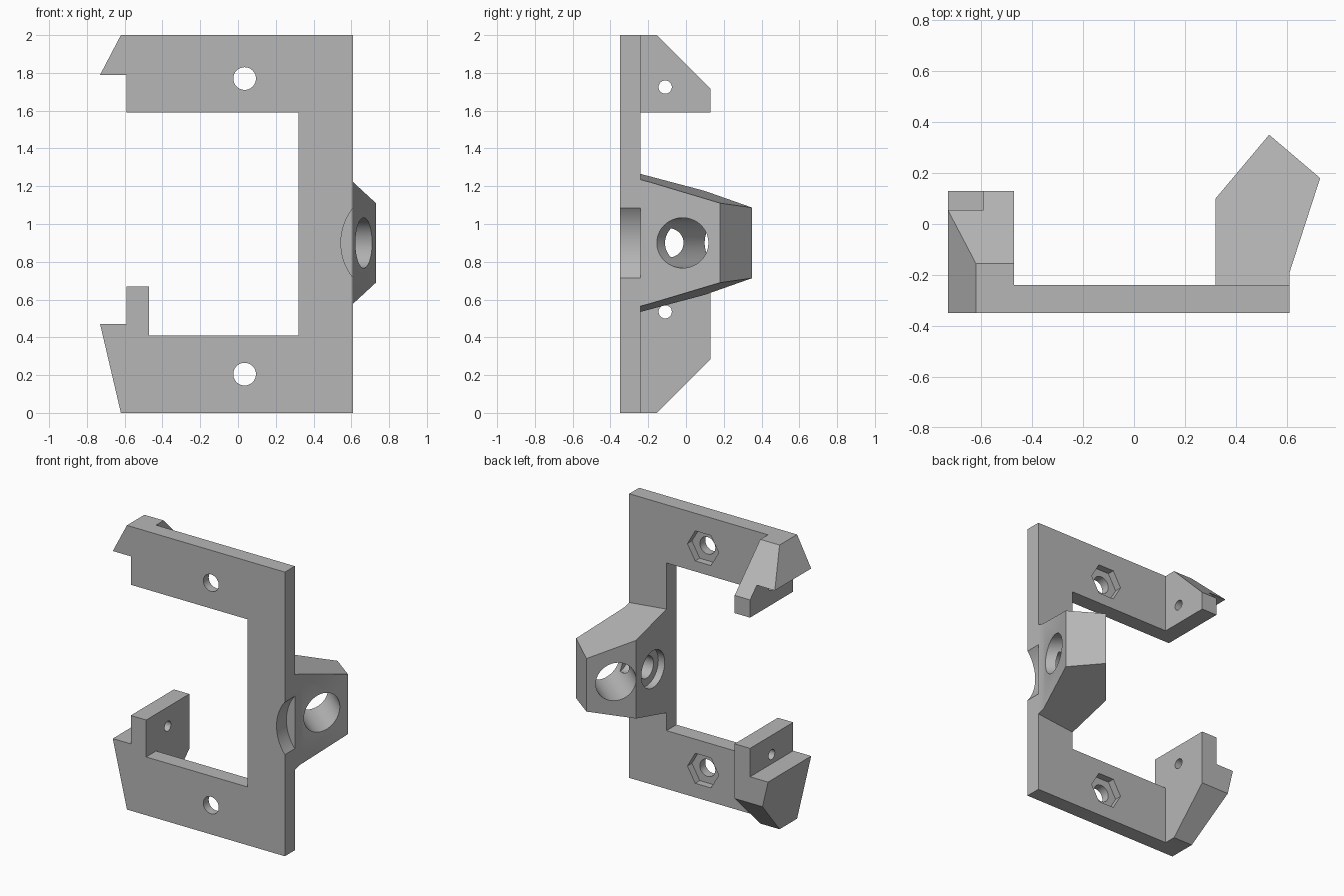
import bpy, bmesh, math
from mathutils import Vector

cube = bpy.data.objects.get("Cube")
if cube:
    bpy.data.objects.remove(cube, do_unlink=True)

# Single grey plastic
grey = bpy.data.materials.new("plain grey")
grey.use_nodes = True
colour = (0.47, 0.47, 0.47, 1)
grey.diffuse_color = colour
grey.node_tree.nodes["Principled BSDF"].inputs["Base Color"].default_value = colour

UP = Vector((0, 0, 1))
FRONT, PLATE_BACK, ARM_BACK = -0.35, -0.24, 0.13
MID = 0.9


def make_object(name, bm):
    bmesh.ops.recalc_face_normals(bm, faces=bm.faces[:])
    mesh = bpy.data.meshes.new(name)
    bm.to_mesh(mesh)
    bm.free()
    mesh.materials.append(grey)
    obj = bpy.data.objects.new(name, mesh)
    bpy.context.collection.objects.link(obj)
    return obj


def prism(name, profile, start, direction, depth):
    """Upright profile (sideways, height) pushed along a horizontal direction."""
    d = Vector(direction).normalized()
    side = Vector((d.y, -d.x, 0))
    bm = bmesh.new()
    face = bm.faces.new([bm.verts.new(Vector(start) + side * a + UP * b) for a, b in profile])
    ext = bmesh.ops.extrude_face_region(bm, geom=[face])
    moved = [v for v in ext["geom"] if isinstance(v, bmesh.types.BMVert)]
    bmesh.ops.translate(bm, verts=moved, vec=d * depth)
    return make_object(name, bm)


def ring(radius, sides=64):
    return [(radius * math.cos(math.tau * i / sides), radius * math.sin(math.tau * i / sides))
            for i in range(sides)]


def cut(obj, cutter):
    mod = obj.modifiers.new("cut", "BOOLEAN")
    mod.operation = "DIFFERENCE"
    mod.solver = "EXACT"
    mod.object = cutter
    bpy.context.view_layer.update()
    graph = bpy.context.evaluated_depsgraph_get()
    mesh = bpy.data.meshes.new_from_object(obj.evaluated_get(graph))
    obj.modifiers.clear()
    obj.data = mesh
    bpy.data.objects.remove(cutter, do_unlink=True)


def finish(obj):
    bpy.ops.object.select_all(action="DESELECT")
    obj.select_set(True)
    bpy.context.view_layer.objects.active = obj
    bpy.ops.object.shade_smooth_by_angle(angle=math.radians(25))


# C-shaped frame with hooked arms at its open side
outline = [(-0.62, 0), (0.61, 0), (0.61, 2), (-0.62, 2), (-0.73, 1.79), (-0.59, 1.79),
           (-0.59, 1.59), (0.32, 1.59), (0.32, 0.41), (-0.47, 0.41), (-0.47, 0.67),
           (-0.59, 0.67), (-0.59, 0.47), (-0.73, 0.47)]
frame = prism("c_frame", outline, (0, FRONT, 0), (0, 1, 0), ARM_BACK - FRONT)

# Thin the plate behind, leaving only the arms at full depth
cut(frame, prism("back_cutter", [(-0.47, -1), (2, -1), (2, 3), (-0.47, 3)],
                 (0, PLATE_BACK, 0), (0, 1, 0), 1))

# Sloped outer backs of both arms
for flip in (1, -1):
    wedge = [(-0.255, 1 + flip * 1.1), (0.3, 1 + flip * 0.545), (0.3, 1 + flip * 1.1)]
    cut(frame, prism("slope_cutter", wedge, (-0.3, 0, 0), (-1, 0, 0), 1))

# Bolt holes with hexagonal nut pockets
for z in (0.205, 1.77):
    cut(frame, prism("bolt_cutter", ring(0.06, 48), (0.035, -0.5, z), (0, 1, 0), 1))
    cut(frame, prism("nut_cutter", ring(0.122, 6), (0.035, PLATE_BACK - 0.05, z), (0, 1, 0), 0.3))

# Small cross holes through the arms
for z in (0.535, 1.725):
    cut(frame, prism("pin_cutter", ring(0.035, 32), (-0.3, -0.11, z), (-1, 0, 0), 0.6))

# Round notch in the plate's outer edge
cut(frame, prism("notch_cutter", ring(0.296, 128), (0.841, -0.5, MID), (0, 1, 0), 0.5))
finish(frame)

# Tapered clamp block behind the upright
footprint = [(0.32, PLATE_BACK), (0.61, PLATE_BACK), (0.61, -0.19),
             (0.73, 0.18), (0.53, 0.35), (0.32, 0.10)]
bm = bmesh.new()
rings = []
for sign in (1, -1):
    rings.append([bm.verts.new((x, y, MID + sign * (0.365 - 0.105 * (x - 0.32) - 0.265 * (y - PLATE_BACK))))
                  for x, y in footprint])
    bm.faces.new(rings[-1])
for i in range(len(footprint)):
    j = (i + 1) % len(footprint)
    bm.faces.new((rings[0][i], rings[0][j], rings[1][j], rings[1][i]))
block = make_object("clamp_block", bm)

# Main bore, square to the slanted back face
axis = Vector((0.767, -0.644, 0))
bore_start = Vector((0.406, 0.20, MID)) - axis * 0.3
cut(block, prism("bore_cutter", ring(0.133), bore_start, axis, 1.1))

# Stepped side hole running into the bore
cut(block, prism("side_hole_cutter", ring(0.077, 48), (0.2, -0.09, MID), (1, 0, 0), 0.37))
cut(block, prism("counterbore_cutter", ring(0.13), (0.2, -0.09, MID), (1, 0, 0), 0.17))
finish(block)
